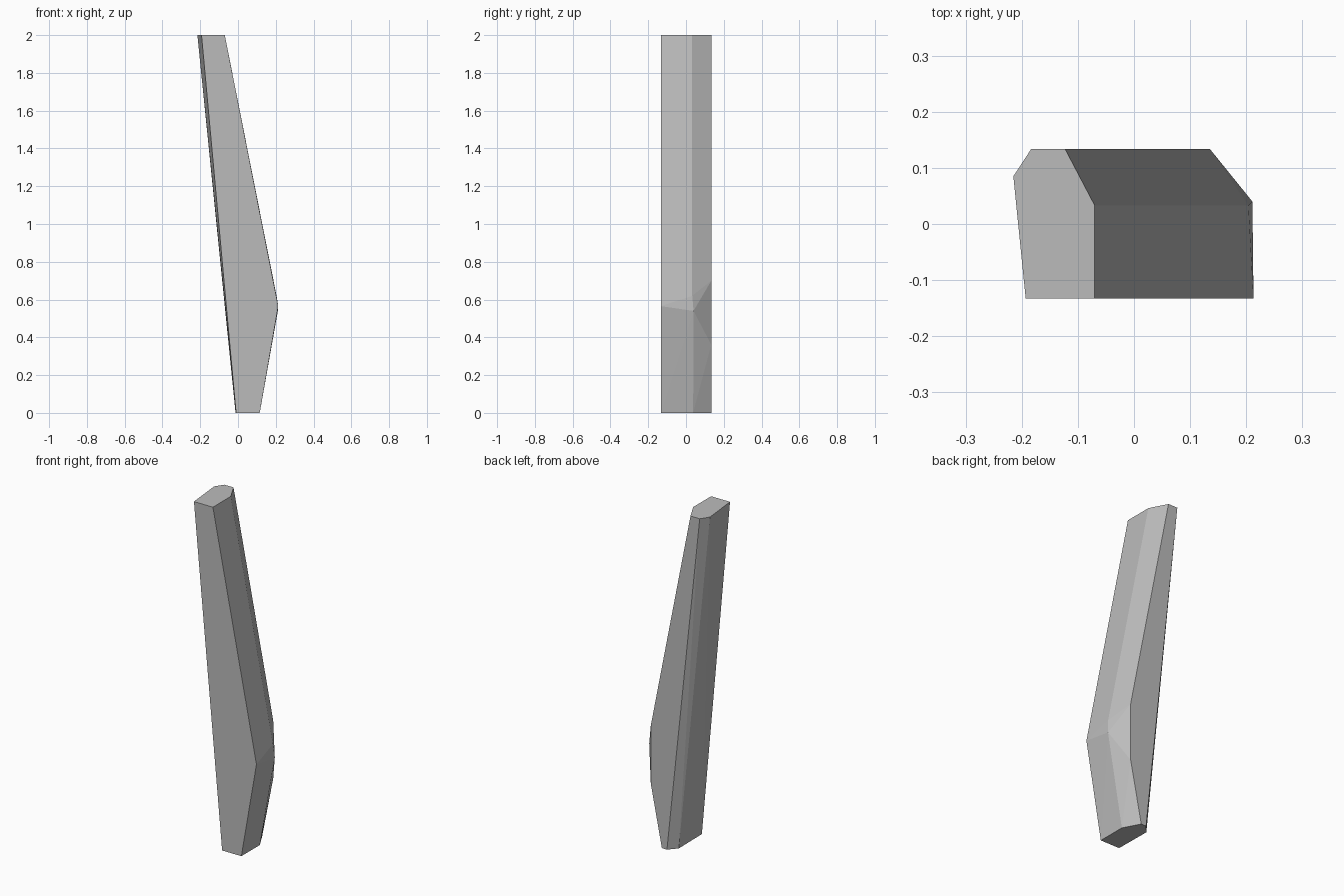
import bpy
import bmesh

# Remove the default cube
cube = bpy.data.objects.get("Cube")
if cube:
    bpy.data.objects.remove(cube, do_unlink=True)

# Plain grey material
grey = bpy.data.materials.new("plain_grey")
grey.use_nodes = True
color = (0.5, 0.5, 0.5, 1.0)
grey.diffuse_color = color
grey.node_tree.nodes["Principled BSDF"].inputs["Base Color"].default_value = color

FRONT, BACK = -0.133, 0.134

# Six-sided outlines of the two flat ends
top_end = [(-0.193, FRONT), (-0.07, FRONT), (-0.07, 0.033),
           (-0.123, BACK), (-0.183, BACK), (-0.215, 0.085)]
bottom_end = [(-0.01, FRONT), (0.115, FRONT), (0.115, 0.038),
              (0.063, BACK), (0.03, BACK), (-0.013, 0.085)]

# Corners of the bend on the outer side
bend = [(0.213, FRONT, 0.565), (0.204, 0.033, 0.62), (0.211, 0.04, 0.54),
        (0.135, BACK, 0.7), (0.135, BACK, 0.36)]

corners = [(x, y, 2) for x, y in top_end]
corners += [(x, y, 0) for x, y in bottom_end] + bend

# The faceted bar is the convex shell around its corners
bm = bmesh.new()
for corner in corners:
    bm.verts.new(corner)
bmesh.ops.convex_hull(bm, input=bm.verts[:])
bmesh.ops.dissolve_limit(bm, angle_limit=0.01, verts=bm.verts[:], edges=bm.edges[:])
bmesh.ops.recalc_face_normals(bm, faces=bm.faces[:])

mesh = bpy.data.meshes.new("faceted_bar")
bm.to_mesh(mesh)
bm.free()
mesh.materials.append(grey)
bar = bpy.data.objects.new("faceted_bar", mesh)
bpy.context.collection.objects.link(bar)
